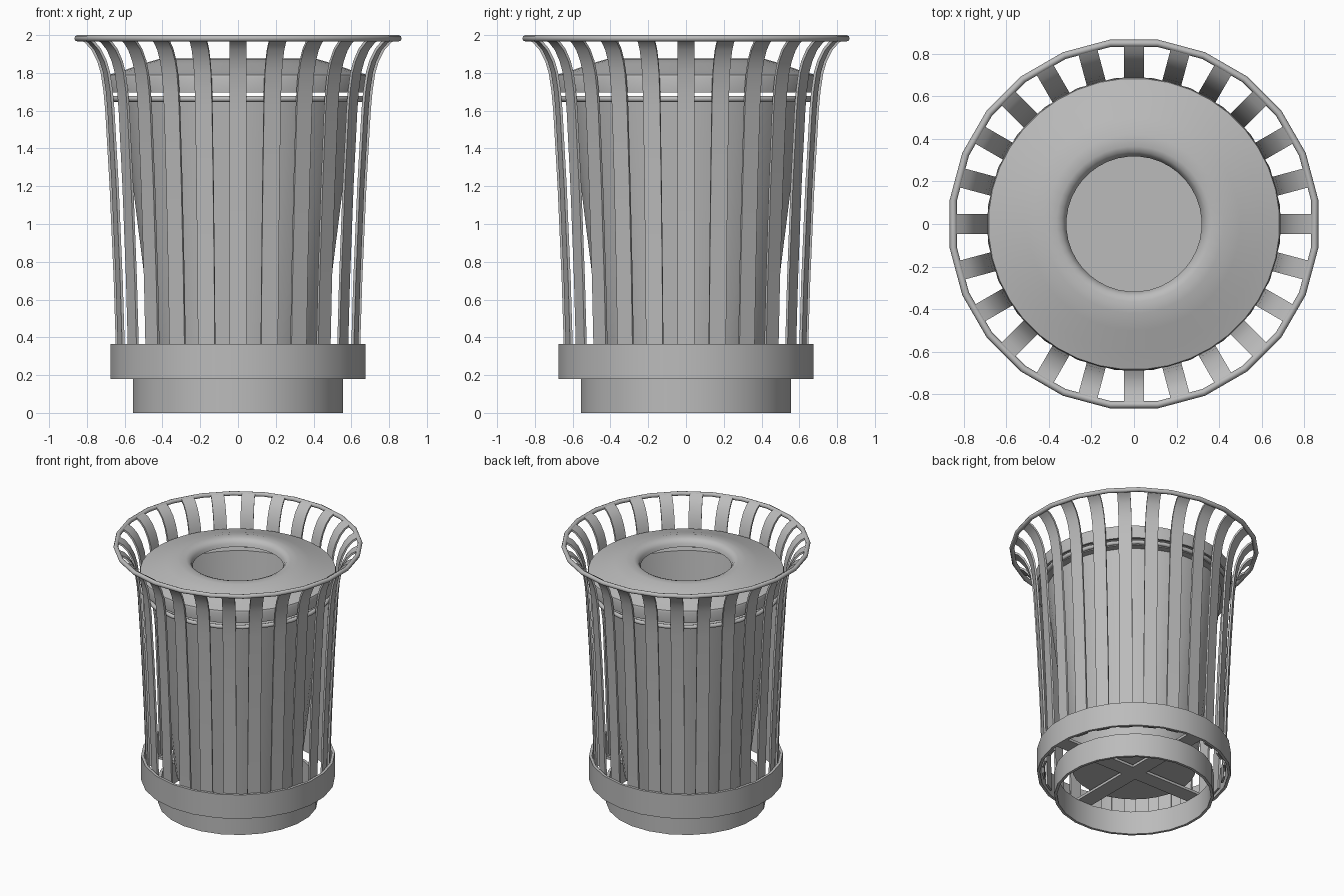
import bpy, bmesh, math
from math import sin, cos, pi, radians
from mathutils import Matrix, Vector

if "Cube" in bpy.data.objects:
    bpy.data.objects.remove(bpy.data.objects["Cube"], do_unlink=True)

grey = bpy.data.materials.new("grey metal")
grey.use_nodes = True
COLOUR = (0.5, 0.5, 0.5, 1)
grey.diffuse_color = COLOUR
grey.node_tree.nodes["Principled BSDF"].inputs["Base Color"].default_value = COLOUR


def finish(name, bm, smooth_angle=None):
    bmesh.ops.recalc_face_normals(bm, faces=bm.faces[:])
    mesh = bpy.data.meshes.new(name)
    bm.to_mesh(mesh)
    bm.free()
    mesh.materials.append(grey)
    obj = bpy.data.objects.new(name, mesh)
    bpy.context.collection.objects.link(obj)
    if smooth_angle:
        bpy.ops.object.select_all(action="DESELECT")
        obj.select_set(True)
        bpy.context.view_layer.objects.active = obj
        bpy.ops.object.shade_smooth_by_angle(angle=radians(smooth_angle))
    return obj


def lathe(name, profile, sides, smooth_angle=None, closed=True):
    """Turn an (r, z) profile around the z axis; r = 0 makes a pole."""
    bm = bmesh.new()
    turn = pi / sides
    rings = []
    for r, z in profile:
        if r == 0:
            rings.append([bm.verts.new((0, 0, z))] * sides)
        else:
            rings.append([bm.verts.new((r * cos(2 * pi * i / sides + turn),
                                        r * sin(2 * pi * i / sides + turn), z))
                          for i in range(sides)])
    count = len(rings) if closed else len(rings) - 1
    for k in range(count):
        a, b = rings[k], rings[(k + 1) % len(rings)]
        for i in range(sides):
            j = (i + 1) % sides
            corners = list(dict.fromkeys((a[i], a[j], b[j], b[i])))
            if len(corners) > 2:
                bm.faces.new(corners)
    return finish(name, bm, smooth_angle)


def band(name, radius, wall, low, high):
    lathe(name, [(radius, low), (radius, high), (radius - wall, high), (radius - wall, low)], 24, 20)


def hoop(name, radius, z, tube):
    lathe(name, [(radius + tube * cos(pi * k / 4), z + tube * sin(pi * k / 4))
                 for k in range(8)], 24, 50)


# Base: narrow foot and wide lower band
band("foot_ring", 0.56, 0.02, 0, 0.18)
band("lower_band", 0.68, 0.02, 0.18, 0.365)

# Flat cross carrying the liner
bm = bmesh.new()
for size in ((1.32, 0.12, 0.02), (0.12, 1.32, 0.02)):
    bmesh.ops.create_cube(bm, size=1, matrix=Matrix.Translation((0, 0, 0.19))
                          @ Matrix.Diagonal((*size, 1)))
finish("support_cross", bm)

# Tapered liner with an open top and a small flange
lathe("liner", [(0, 0.22), (0.435, 0.22), (0.615, 1.645), (0.665, 1.645),
                (0.665, 1.66), (0.6, 1.66), (0.425, 0.235), (0, 0.235)], 32, 30, closed=False)

# Flared slats
SLAT = [(0.642, 0.19), (0.658, 0.7), (0.68, 1.2), (0.703, 1.6), (0.712, 1.7),
        (0.727, 1.8), (0.745, 1.86), (0.775, 1.92), (0.81, 1.96), (0.855, 1.985)]
THICK, HALF = 0.014, 0.046
bm = bmesh.new()
for n in range(24):
    spin = Matrix.Rotation(2 * pi * n / 24, 3, "Z")
    rows = []
    for k, (r, z) in enumerate(SLAT):
        before, after = SLAT[max(k - 1, 0)], SLAT[min(k + 1, len(SLAT) - 1)]
        along = Vector((after[0] - before[0], after[1] - before[1])).normalized()
        ri, zi = r - along.y * THICK, z + along.x * THICK
        rows.append([bm.verts.new(spin @ Vector(p)) for p in
                     ((r, -HALF, z), (r, HALF, z), (ri, HALF, zi), (ri, -HALF, zi))])
    for a, b in zip(rows, rows[1:]):
        for i in range(4):
            j = (i + 1) % 4
            bm.faces.new((a[i], a[j], b[j], b[i]))
    bm.faces.new(rows[0])
    bm.faces.new(rows[-1])
finish("slats", bm, 30)

# Hoops tying the slats together
hoop("top_rim", 0.857, 1.983, 0.017)
hoop("inner_hoop", 0.676, 1.662, 0.016)

# Domed lid with a round opening and a short skirt
lathe("lid", [(0.682, 1.695), (0.69, 1.775), (0.685, 1.79), (0.6, 1.815), (0.5, 1.85),
              (0.42, 1.873), (0.365, 1.875), (0.34, 1.865), (0.325, 1.845), (0.318, 1.82),
              (0.328, 1.82), (0.345, 1.85), (0.42, 1.86), (0.6, 1.8), (0.675, 1.772),
              (0.668, 1.695)], 40, 40)
